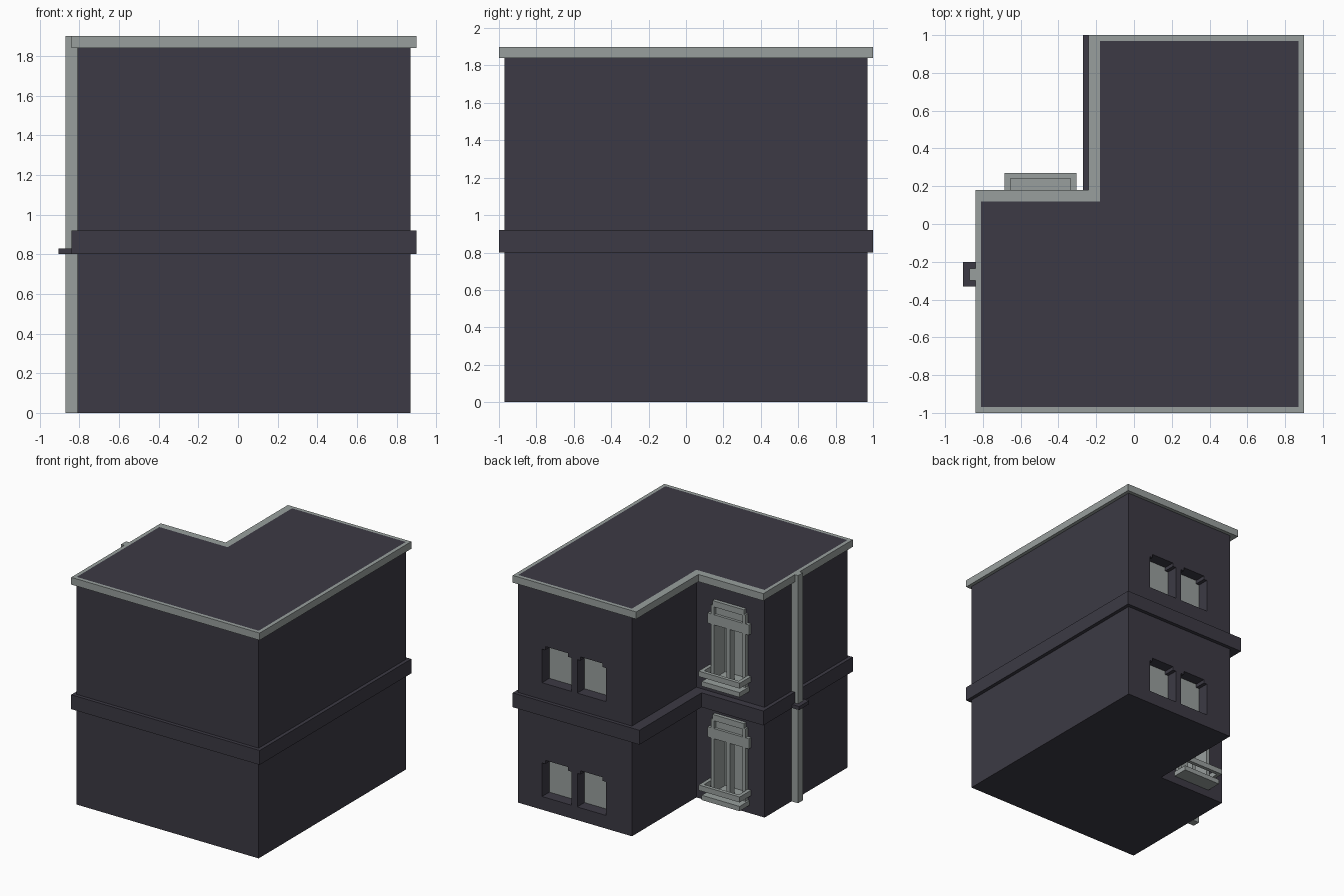
import bpy, bmesh

if "Cube" in bpy.data.objects:
    bpy.data.objects.remove(bpy.data.objects["Cube"])


def material(name, rgb):
    m = bpy.data.materials.new(name)
    m.diffuse_color = (*rgb, 1)
    m.use_nodes = True
    m.node_tree.nodes["Principled BSDF"].inputs["Base Color"].default_value = m.diffuse_color
    return m


DARK = material("dark slate", (0.045, 0.042, 0.058))
GREY = material("light grey", (0.315, 0.347, 0.337))


def finish(name, bm, mat):
    bmesh.ops.recalc_face_normals(bm, faces=bm.faces)
    me = bpy.data.meshes.new(name)
    bm.to_mesh(me)
    bm.free()
    ob = bpy.data.objects.new(name, me)
    bpy.context.collection.objects.link(ob)
    me.materials.append(mat)
    return ob


def prism(name, pts, vec, mat):
    """Extrude a closed 3D outline along a vector."""
    bm = bmesh.new()
    face = bm.faces.new([bm.verts.new(p) for p in pts])
    out = bmesh.ops.extrude_face_region(bm, geom=[face], use_keep_orig=True)
    moved = [g for g in out["geom"] if isinstance(g, bmesh.types.BMVert)]
    bmesh.ops.translate(bm, verts=moved, vec=vec)
    return finish(name, bm, mat)


def box(name, x, y, z, mat):
    pts = [(x[0], y[0], z[0]), (x[1], y[0], z[0]), (x[1], y[1], z[0]), (x[0], y[1], z[0])]
    return prism(name, pts, (0, 0, z[1] - z[0]), mat)


def plan(x0, x1, y0, y1, nx, ny):
    """L-shaped plan with the back left corner missing."""
    return [(x0, y0), (x1, y0), (x1, y1), (nx, y1), (nx, ny), (x0, ny)]


def ring(name, outer, inner, z0, z1, mat):
    """Band lying between two matching outlines."""
    bm = bmesh.new()
    loops = [[bm.verts.new((*p, z)) for p in o]
             for o, z in ((outer, z0), (outer, z1), (inner, z1), (inner, z0))]
    n = len(outer)
    for k in range(4):
        a, b = loops[k], loops[(k + 1) % 4]
        for i in range(n):
            j = (i + 1) % n
            bm.faces.new((a[i], a[j], b[j], b[i]))
    return finish(name, bm, mat)


# Main block, cornice and floor band
wall = plan(-0.81, 0.87, -0.97, 0.97, -0.18, 0.12)
body = prism("walls_and_roof", [(x, y, 0) for x, y in wall], (0, 0, 1.9), DARK)
ring("cornice", plan(-0.84, 0.90, -1, 1, -0.24, 0.18), wall, 1.84, 1.9, GREY)
ring("floor_band", plan(-0.84, 0.90, -1, 1, -0.27, 0.18), wall, 0.80, 0.92, DARK)

# Drain pipe with its bracket
box("drain_pipe", (-0.87, -0.81), (-0.30, -0.235), (0, 1.9), GREY)
box("pipe_bracket", (-0.905, -0.81), (-0.33, -0.20), (0.80, 0.83), DARK)

cutters = []
for floor, dz in (("lower", 0), ("upper", 0.95)):
    # Small recessed back windows with stepped top corners
    for side, x0, x1 in (("right", 0.38, 0.65), ("left", 0.06, 0.325)):
        b, t, s = 0.11 + dz, 0.42 + dz, 0.03
        prof = [(x0, b), (x1, b), (x1, t - s), (x1 - s, t - s), (x1 - s, t),
                (x0 + s, t), (x0 + s, t - s), (x0, t - s)]
        cutters.append(prism("cutter", [(x, 0.87, z) for x, z in prof], (0, 0.2, 0), DARK))
        prism(f"{floor}_{side}_glass", [(x, 0.865, z) for x, z in prof], (0, 0.009, 0), GREY)

    # Tall wing window: recess, lining, glass and mullion
    n = floor + "_tall_window_"
    z = lambda a, b: (a + dz, b + dz)
    cutters.append(box("cutter", (-0.655, -0.335), (0, 0.2), z(0.07, 0.58), DARK))
    box(n + "glass", (-0.655, -0.335), (-0.005, 0.004), z(0.07, 0.58), GREY)
    for k, x in enumerate(((-0.655, -0.625), (-0.365, -0.335))):
        box(f"{n}jamb_{k}", x, (0, 0.15), z(0.07, 0.58), GREY)
        box(f"{n}hood_leg_{k}", x, (0.11, 0.15), z(0.63, 0.71), GREY)
    box(n + "mullion", (-0.51, -0.48), (0.09, 0.15), z(0.10, 0.55), GREY)
    box(n + "lintel", (-0.685, -0.305), (0.10, 0.15), z(0.55, 0.635), GREY)
    box(n + "hood_bar", (-0.64, -0.35), (0.11, 0.15), z(0.70, 0.75), GREY)
    box(n + "hood_panel", (-0.625, -0.365), (0.11, 0.128), z(0.63, 0.71), GREY)

    # Balcony: floor slab and a rail round three sides
    box(n + "slab", (-0.67, -0.32), (0, 0.25), z(0.065, 0.105), GREY)
    for k, x in enumerate(((-0.685, -0.655), (-0.335, -0.305))):
        box(f"{n}side_rail_{k}", x, (0.10, 0.27), z(0.15, 0.195), GREY)
    box(n + "front_rail", (-0.655, -0.335), (0.24, 0.27), z(0.15, 0.195), GREY)

# Cut the recesses out of the walls
bpy.context.view_layer.objects.active = body
for c in cutters:
    c.hide_render = True
    mod = body.modifiers.new("recess", "BOOLEAN")
    mod.operation = "DIFFERENCE"
    mod.solver = "EXACT"
    mod.object = c
    bpy.ops.object.modifier_apply(modifier=mod.name)
    bpy.data.objects.remove(c)
